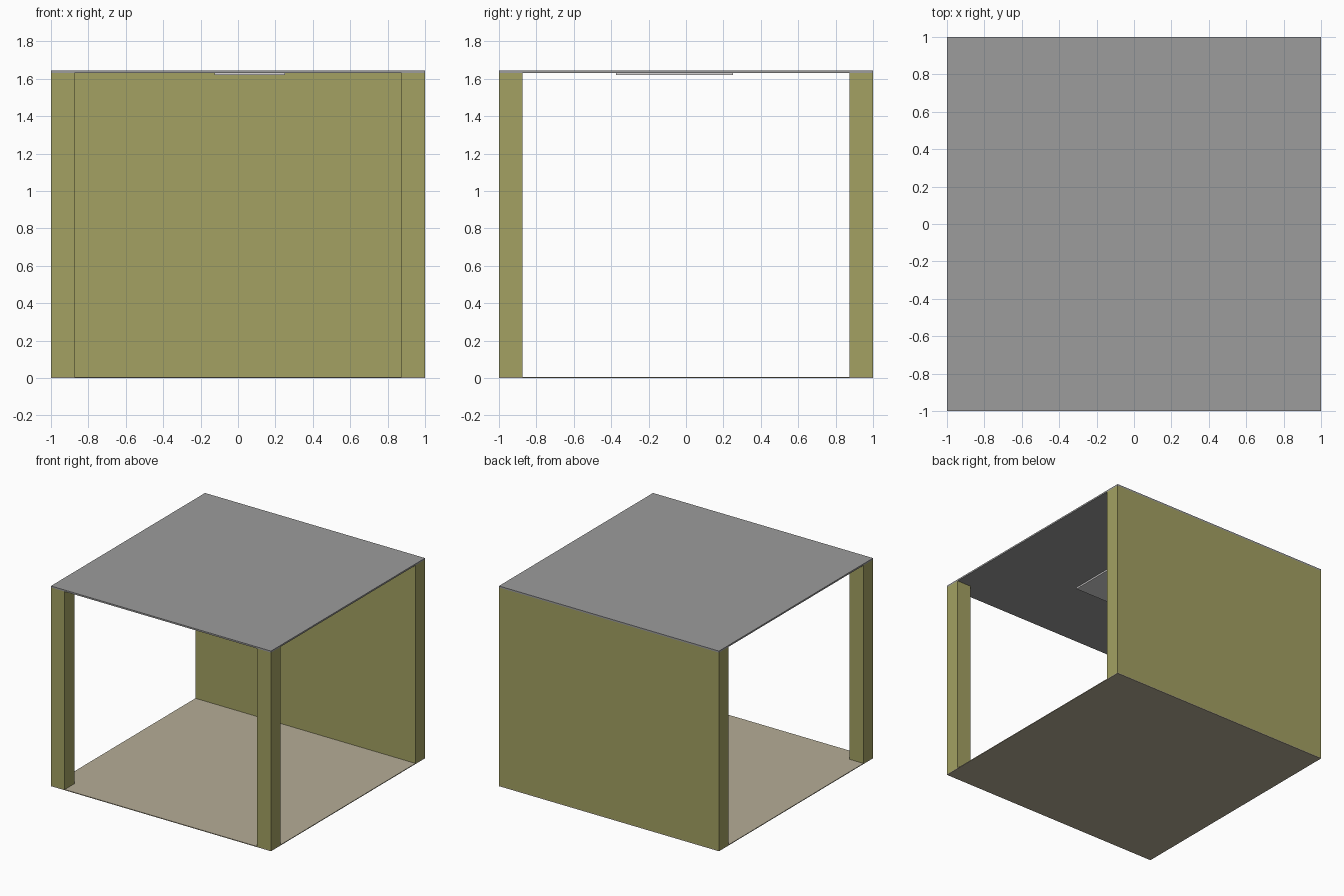
import bpy

if "Cube" in bpy.data.objects:
    bpy.data.objects.remove(bpy.data.objects["Cube"])


def lin(c):
    c /= 255
    return c / 12.92 if c <= 0.04045 else ((c + 0.055) / 1.055) ** 2.4


def material(name, r, g, b):
    m = bpy.data.materials.new(name)
    m.diffuse_color = (lin(r), lin(g), lin(b), 1)
    m.use_nodes = True
    m.node_tree.nodes["Principled BSDF"].inputs["Base Color"].default_value = m.diffuse_color
    return m


def box(name, lo, hi, mat):
    bpy.ops.mesh.primitive_cube_add(size=1, location=[(a + b) / 2 for a, b in zip(lo, hi)])
    o = bpy.context.object
    o.name = name
    o.scale = [b - a for a, b in zip(lo, hi)]
    bpy.ops.object.transform_apply(location=False, rotation=False, scale=True)
    o.data.materials.append(mat)
    return o


olive = material("olive", 163, 161, 98)
roof_grey = material("roof grey", 156, 156, 156)
floor_tan = material("floor tan", 182, 173, 150)
pale_grey = material("pale grey", 215, 213, 213)

FLOOR, CEIL, TOP, T = 0.006, 1.632, 1.645, 0.125

# Thin floor and roof slabs
box("floor", (-1, -1, 0), (1, 1, FLOOR), floor_tan)
box("roof", (-1, -1, CEIL), (1, 1, TOP), roof_grey)

# Solid back wall and two front corner posts
box("back_wall", (-1, 1 - T, FLOOR), (1, 1, CEIL), olive)
for side, x in (("left", -1), ("right", 1 - T)):
    box(side + "_front_post", (x, -1, FLOOR), (x + T, -1 + T, CEIL), olive)

# Ceiling lamp panel, slightly off centre
box("ceiling_panel", (-0.125, -0.375, 1.619), (0.25, 0.25, CEIL), pale_grey)
